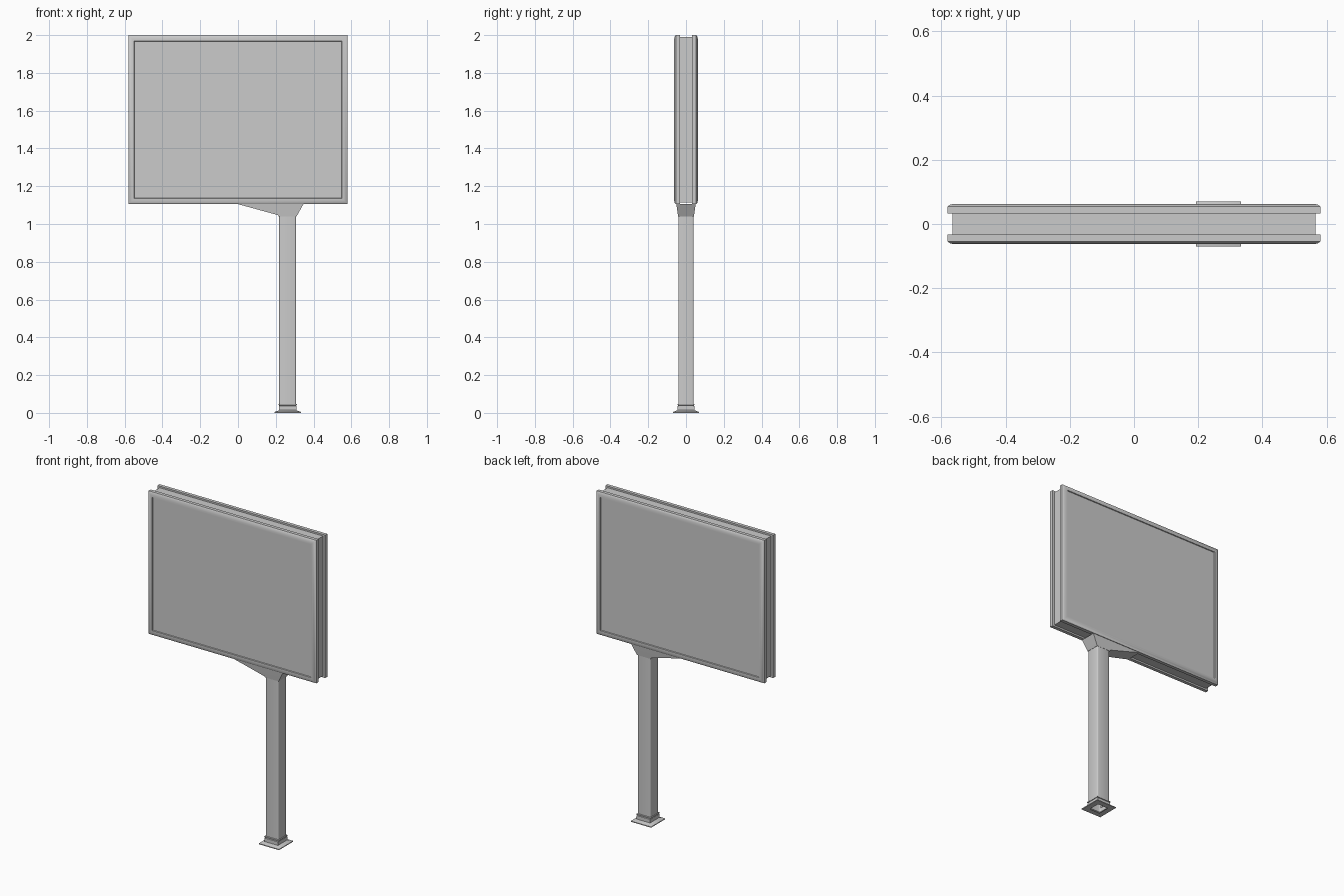
import bpy, bmesh, math

if "Cube" in bpy.data.objects:
    bpy.data.objects.remove(bpy.data.objects["Cube"])


def finish(name, bm, angle=35):
    bmesh.ops.recalc_face_normals(bm, faces=bm.faces)
    me = bpy.data.meshes.new(name)
    bm.to_mesh(me)
    bm.free()
    ob = bpy.data.objects.new(name, me)
    bpy.context.collection.objects.link(ob)
    bpy.ops.object.select_all(action='DESELECT')
    ob.select_set(True)
    bpy.context.view_layer.objects.active = ob
    bpy.ops.object.shade_smooth_by_angle(angle=math.radians(angle))
    return ob


def rect(cx, cy, hx, hy, r=0.0, n=3):
    """Rectangle outline, optionally with rounded corners."""
    pts = []
    for k, (sx, sy) in enumerate([(1, 1), (-1, 1), (-1, -1), (1, -1)]):
        if r == 0:
            pts.append((cx + sx * hx, cy + sy * hy))
            continue
        for i in range(n + 1):
            a = math.pi / 2 * (k + i / n)
            pts.append((cx + sx * (hx - r) + r * math.cos(a),
                        cy + sy * (hy - r) + r * math.sin(a)))
    return pts


def loft(name, rings, cap_start=True, cap_end=True, angle=35):
    """Skin a stack of equal-count 3D outlines."""
    bm = bmesh.new()
    loops = [[bm.verts.new(p) for p in ring] for ring in rings]
    for a, b in zip(loops, loops[1:]):
        for i in range(len(a)):
            j = (i + 1) % len(a)
            bm.faces.new((a[i], a[j], b[j], b[i]))
    if cap_start:
        bm.faces.new(loops[0])
    if cap_end:
        bm.faces.new(loops[-1])
    return finish(name, bm, angle)


def level(z, *args):
    return [(x, y, z) for x, y in rect(*args)]


PX = 0.263                    # pole centre
Z0, Z1 = 1.105, 2.0           # sign bottom and top
ZC, HZ, HX = (Z0 + Z1) / 2, (Z1 - Z0) / 2, 0.581

# Two framed display faces, front and back
frame_profile = [(0.0, 0.033), (0.0, 0.054), (0.008, 0.060), (0.020, 0.063),
                 (0.031, 0.063), (0.033, 0.058)]      # inset, depth
for side, name in ((-1, "front"), (1, "back")):
    rings = [[(x, side * d, z) for x, z in rect(0, ZC, HX - i, HZ - i)]
             for i, d in frame_profile]
    loft(name + "_frame", rings, cap_end=False)
    screen = [(x, side * 0.058, z) for x, z in rect(0, ZC, HX - 0.033, HZ - 0.033)]
    bm = bmesh.new()
    f = bm.faces.new([bm.verts.new(p) for p in screen])
    f.normal_update()
    if f.normal.y * side < 0:
        f.normal_flip()
    me = bpy.data.meshes.new(name + "_screen")
    bm.to_mesh(me)
    bm.free()
    bpy.context.collection.objects.link(bpy.data.objects.new(name + "_screen", me))

# Recessed core between the frames
loft("core", [level(1.115, 0, 0, 0.566, 0.034), level(1.99, 0, 0, 0.566, 0.034)])

# Lopsided bracket carrying the sign
loft("bracket", [level(1.04, PX, 0, 0.047, 0.042),
                 level(1.047, PX, 0, 0.051, 0.043),
                 level(1.105, 0.173, 0, 0.173, 0.051)])

# Square pole with softened corners
loft("pole", [level(z, PX, 0, 0.045, 0.041, 0.008) for z in (0.012, 1.042)],
     cap_start=False)

# Thin collar ring above the base
loft("collar", [level(z, PX, 0, hx, hx - 0.003)
                for hx, z in ((0.044, 0.040), (0.049, 0.041), (0.049, 0.046), (0.044, 0.048))],
     False, False)

# Hollow foot: flange plate and square sleeve
loft("foot", [level(z, PX, 0, h, h) for h, z in
              ((0.036, 0.0), (0.070, 0.0), (0.070, 0.005), (0.050, 0.012),
               (0.046, 0.014), (0.046, 0.036), (0.043, 0.038))], False, False)
